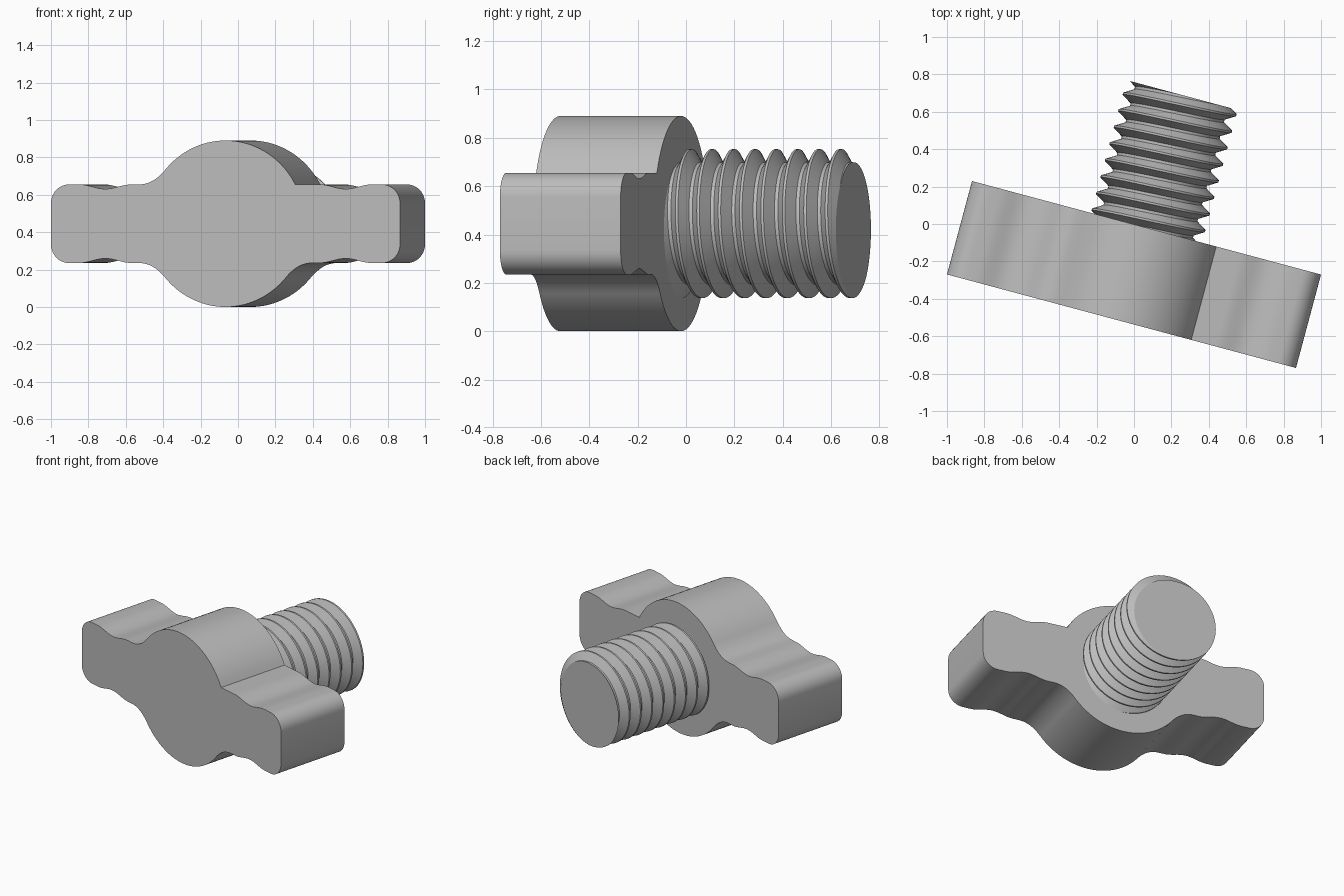
import bpy, bmesh
from math import sin, cos, pi, radians, sqrt
from mathutils import Vector

cube = bpy.data.objects.get("Cube")
if cube:
    bpy.data.objects.remove(cube, do_unlink=True)

GREY = (0.5, 0.5, 0.5, 1)
mat = bpy.data.materials.new("plain grey")
mat.use_nodes = True
mat.diffuse_color = GREY
mat.node_tree.nodes["Principled BSDF"].inputs["Base Color"].default_value = GREY

TURN = radians(-15)
HEIGHT, HALF_LEN, HALF_DEPTH = 0.445, 0.966, 0.2585
DOME_W, ARM = 0.438, 0.21


def finish(bm, name):
    """Turn a bmesh into a placed, shaded object."""
    bmesh.ops.recalc_face_normals(bm, faces=bm.faces)
    mesh = bpy.data.meshes.new(name)
    bm.to_mesh(mesh)
    bm.free()
    mesh.materials.append(mat)
    ob = bpy.data.objects.new(name, mesh)
    bpy.context.collection.objects.link(ob)
    ob.location = (0, -0.27, HEIGHT)
    ob.rotation_euler.z = TURN
    bpy.ops.object.select_all(action='DESELECT')
    ob.select_set(True)
    bpy.context.view_layer.objects.active = ob
    bpy.ops.object.shade_smooth_by_angle(angle=radians(28))
    return ob


def dome(u):
    return HEIGHT * sqrt(max(0, 1 - (u / DOME_W) ** 2))


def quarter(sx, sz, sharp=False):
    """One quarter of the handle outline, from dome peak to arm end."""
    leave = 0.386 if sharp else 0.335
    pts = []
    for i in range(21):
        u = leave * sin(pi / 2 * i / 20) if not sharp else leave * i / 20
        pts.append((u, dome(u)))
    if not sharp:
        # concave fillet between dome and arm
        a, b, c = Vector(pts[-1]), Vector((0.4, ARM)), Vector((0.48, ARM))
        for i in range(1, 11):
            t = i / 10
            pts.append(tuple(a * (1 - t) ** 2 + b * 2 * t * (1 - t) + c * t * t))
    # shallow finger dip
    for i in range(17):
        t = i / 16
        pts.append((0.52 + 0.29 * t, ARM - 0.024 * sin(pi * t) ** 2))
    # rounded end corner
    r = 0.1
    for i in range(11):
        t = pi / 2 * i / 10
        pts.append((HALF_LEN - r + r * sin(t), ARM - r + r * cos(t)))
    return [(sx * u, sz * z) for u, z in pts]


# Handle: outline extruded through its depth
outline = (quarter(1, 1, sharp=True) + quarter(1, -1)[::-1]
           + quarter(-1, -1)[1:] + quarter(-1, 1)[:0:-1])
bm = bmesh.new()
face = bm.faces.new([bm.verts.new((u, -HALF_DEPTH, z)) for u, z in outline])
ext = bmesh.ops.extrude_face_region(bm, geom=[face])
bmesh.ops.translate(bm, vec=(0, 2 * HALF_DEPTH, 0),
                    verts=[g for g in ext["geom"] if isinstance(g, bmesh.types.BMVert)])
finish(bm, "wing_handle")

# Threaded shaft: right-handed helix strip, trimmed flat at both ends
PITCH, CREST, ROOT, STEPS = 0.0916, 0.308, 0.254, 72
LENGTH, TOP_CREST = 0.735, 0.683
thread = [(-0.5, ROOT), (-0.42, ROOT), (-0.06, CREST), (0.06, CREST), (0.42, ROOT), (0.5, ROOT)]
bm = bmesh.new()
rows = []
for i in range(-11 * STEPS, 2 * STEPS + 1):
    a = 2 * pi * i / STEPS
    rows.append([bm.verts.new((r * sin(a),
                               HALF_DEPTH + TOP_CREST + PITCH * (i / STEPS + o),
                               r * cos(a))) for o, r in thread])
for p, q in zip(rows, rows[1:]):
    for j in range(len(thread) - 1):
        bm.faces.new((p[j], p[j + 1], q[j + 1], q[j]))
bmesh.ops.remove_doubles(bm, verts=bm.verts, dist=0.0005)
for y, side in ((HALF_DEPTH - 0.03, -1), (HALF_DEPTH + LENGTH, 1)):
    cut = bmesh.ops.bisect_plane(bm, geom=bm.verts[:] + bm.edges[:] + bm.faces[:],
                                 plane_co=(0, y, 0), plane_no=(0, side, 0),
                                 clear_outer=True, dist=0.00001)
    rim = [e for e in bm.edges if e.is_boundary
           and all(abs(v.co.y - y) < 0.0005 for v in e.verts)]
    # flat end cap as a fan around the axis
    hub = bm.verts.new((0, y, 0))
    for e in rim:
        bm.faces.new((e.verts[0], e.verts[1], hub))
finish(bm, "threaded_shaft")
